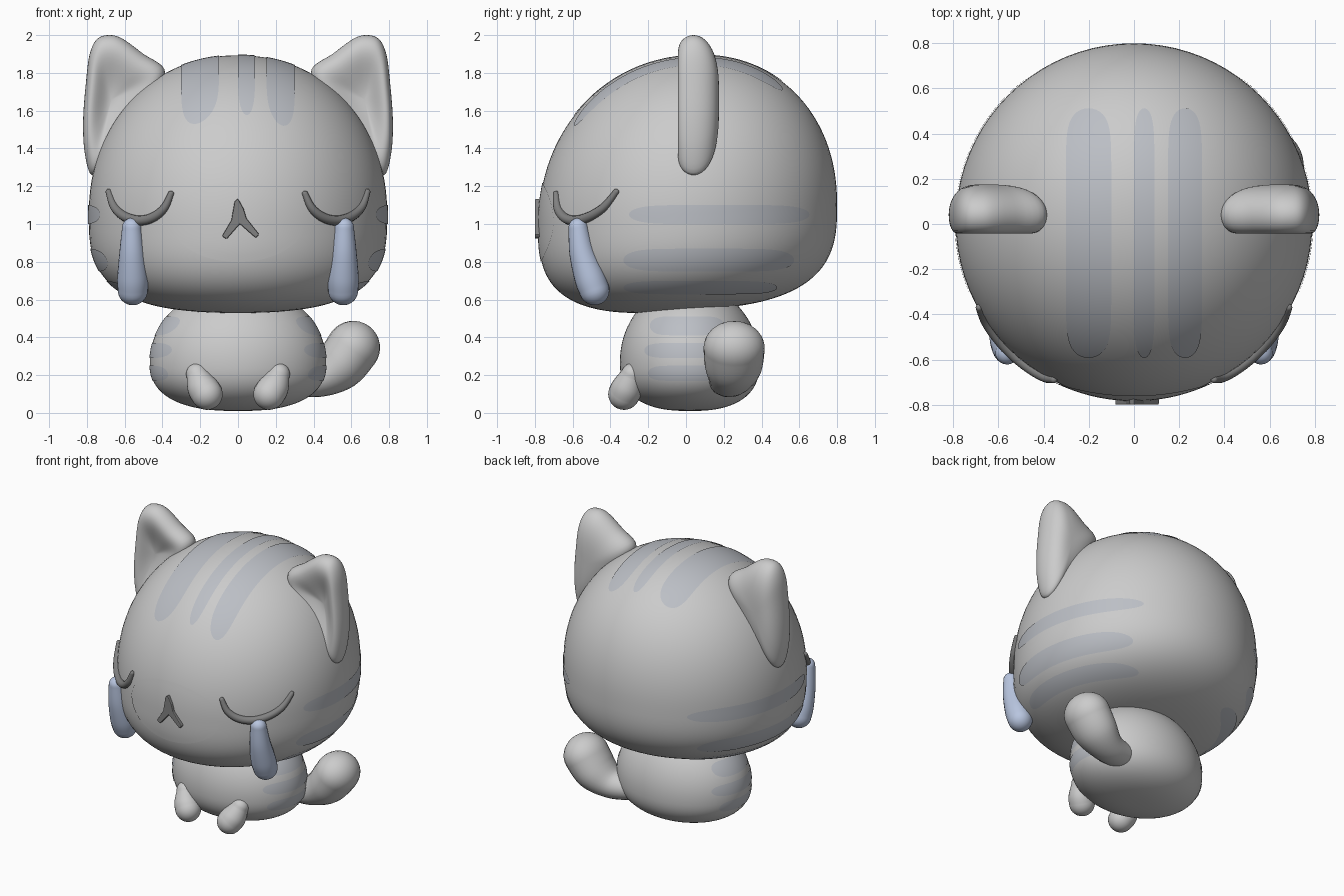
import bpy, bmesh, math
from mathutils import Vector

if "Cube" in bpy.data.objects:
    bpy.data.objects.remove(bpy.data.objects["Cube"])


def material(name, r, g, b):
    m = bpy.data.materials.new(name)
    m.diffuse_color = (r, g, b, 1)
    m.use_nodes = True
    m.node_tree.nodes["Principled BSDF"].inputs["Base Color"].default_value = m.diffuse_color
    return m


STRIPE = material("stripe_grey", 0.5, 0.52, 0.56)
DARK = material("dark_grey", 0.22, 0.22, 0.22)
BLUE = material("tear_blue", 0.48, 0.56, 0.74)


def build(name, rings, mat=None, closed=True, outward_from=None):
    """Skin a list of vertex rings into a smooth mesh."""
    bm = bmesh.new()
    vs = [[bm.verts.new(p) for p in ring] for ring in rings]
    n = len(rings[0])
    for a, b in zip(vs, vs[1:]):
        for i in range(n if closed else n - 1):
            j = (i + 1) % n
            bm.faces.new((a[i], a[j], b[j], b[i]))
    bmesh.ops.remove_doubles(bm, verts=bm.verts, dist=1e-5)
    bmesh.ops.recalc_face_normals(bm, faces=bm.faces)
    if outward_from is not None:
        bm.normal_update()
        total = sum(f.normal.dot(f.calc_center_median() - outward_from) for f in bm.faces)
        if total < 0:
            bmesh.ops.reverse_faces(bm, faces=bm.faces)
    for f in bm.faces:
        f.smooth = True
    me = bpy.data.meshes.new(name)
    bm.to_mesh(me)
    bm.free()
    ob = bpy.data.objects.new(name, me)
    bpy.context.collection.objects.link(ob)
    if mat:
        me.materials.append(mat)
    return ob


def spline(pts, steps, closed=False):
    """Catmull-Rom samples through points of any dimension."""
    pts = [Vector(p) for p in pts]
    n = len(pts)
    get = (lambda i: pts[i % n]) if closed else (lambda i: pts[max(0, min(n - 1, i))])
    out = []
    for i in range(n if closed else n - 1):
        a, b, c, d = (get(i + k) for k in (-1, 0, 1, 2))
        for s in range(steps):
            t = s / steps
            out.append(0.5 * (2 * b + (c - a) * t + (2 * a - 5 * b + 4 * c - d) * t * t
                              + (3 * b - a - 3 * c + d) * t ** 3))
    return out if closed else out + [pts[-1]]


def tube(name, pts, mat=None, wide=1.0, steps=6, seg=24):
    """Round-ended tube along (x, y, z, radius) points; wide scales it along y."""
    s = spline(pts, steps)
    pos, rad = [p.to_3d() for p in s], [p[3] for p in s]
    tan = [(pos[min(i + 1, len(s) - 1)] - pos[max(i - 1, 0)]).normalized() for i in range(len(s))]
    caps = [k * math.pi / 16 for k in range(8)]
    path = [(pos[0] - tan[0] * rad[0] * math.cos(a), tan[0], rad[0] * math.sin(a)) for a in caps]
    path += list(zip(pos, tan, rad))
    path += [(pos[-1] + tan[-1] * rad[-1] * math.cos(a), tan[-1], rad[-1] * math.sin(a))
             for a in reversed(caps)]
    rings = []
    for p, t, r in path:
        u = t.cross(Vector((0, 1, 0))).normalized()
        v = u.cross(t) * wide
        rings.append([p + r * (u * math.cos(w) + v * math.sin(w))
                      for w in (2 * math.pi * k / seg for k in range(seg))])
    return build(name, rings, mat)


class Blob:
    """Rounded form with different top and bottom curvature and a slight tilt."""

    def __init__(s, rx, ry, cy, zc, top, bottom, nt, nb, slope):
        s.rx, s.ry, s.cy, s.zc, s.slope = rx, ry, cy, zc, slope
        s.top, s.bottom, s.nt, s.nb = top, bottom, nt, nb
        s.centre = Vector((0, cy, zc))

    def mesh(s, name, rows=64, seg=80):
        rings = []
        for i in range(rows + 1):
            a = math.pi * (i / rows - 0.5)
            h, n = (s.top, s.nt) if a > 0 else (s.bottom, s.nb)
            k = max(0, math.cos(a)) ** (2 / n) if 0 < i < rows else 0
            z = s.zc + math.copysign(h * abs(math.sin(a)) ** (2 / n), a)
            ring = []
            for j in range(seg):
                w = 2 * math.pi * j / seg
                y = s.cy + s.ry * k * math.sin(w)
                ring.append((s.rx * k * math.cos(w), y, z + s.slope * y))
            rings.append(ring)
        return build(name, rings)

    def k(s, y, z):
        d = z - s.slope * y - s.zc
        h, n = (s.top, s.nt) if d > 0 else (s.bottom, s.nb)
        return max(0, 1 - abs(d / h) ** n) ** (1 / n)

    def side(s, y, z):
        return Vector((s.rx * math.sqrt(max(0, s.k(y, z) ** 2 - ((y - s.cy) / s.ry) ** 2)), y, z))

    def front(s, x, z):
        y = -s.ry
        for _ in range(5):
            y = s.cy - s.ry * math.sqrt(max(0, s.k(y, z) ** 2 - (x / s.rx) ** 2))
        return Vector((x, y, z))

    def above(s, y, x):
        r = math.hypot(x / s.rx, (y - s.cy) / s.ry)
        return Vector((x, y, s.zc + s.top * max(0, 1 - r ** s.nt) ** (1 / s.nt) + s.slope * y))

    def patch(s, name, project, a0, a1, b0, b1, mat=STRIPE, p=6, sign=1):
        """Round-ended marking lying just over the surface."""
        rows = []
        for i in range(41):
            u = -math.cos(math.pi * i / 40)
            w = max(0, 1 - abs(u) ** p) ** 0.5 * (b1 - b0) / 2
            row = []
            for j in range(13):
                q = project((a0 + a1) / 2 + u * (a1 - a0) / 2, (b0 + b1) / 2 + w * (j / 6 - 1))
                q = s.centre + (q - s.centre) * 1.005
                row.append((q.x * sign, q.y, q.z))
            rows.append(row)
        return build(name, rows, mat, closed=False, outward_from=s.centre)


# Head and body
head = Blob(0.79, 0.79, 0.01, 1.05, 0.84, 0.51, 2.1, 3.0, 0.07)
body = Blob(0.467, 0.37, 0.02, 0.27, 0.41, 0.26, 2.0, 2.5, 0.0)
head.mesh("head")
body.mesh("body", 40, 64)

# Forehead stripes and muzzle
for x0, x1 in ((-0.30, -0.10), (0.0, 0.09), (0.15, 0.30)):
    head.patch("forehead_stripe", head.above, -0.59, 0.51, x0, x1, p=10)
head.patch("muzzle", head.front, -0.35, 0.35, 0.80, 1.22, mat=None, p=2)

# Nose: flat split wedge
outline = [(-0.018, 1.12), (0, 1.135), (0.03, 1.08), (0.045, 1.03), (0.112, 0.945), (0.095, 0.925),
           (0.01, 1.0), (-0.06, 0.92), (-0.085, 0.935), (-0.035, 1.02)]
bm = bmesh.new()
face = bm.faces.new([bm.verts.new((x, -0.80, z)) for x, z in outline])
ext = bmesh.ops.extrude_face_region(bm, geom=[face])
for v in ext["geom"]:
    if isinstance(v, bmesh.types.BMVert):
        v.co.y = -0.74
bmesh.ops.recalc_face_normals(bm, faces=bm.faces)
me = bpy.data.meshes.new("nose")
bm.to_mesh(me)
bm.free()
me.materials.append(DARK)
nose = bpy.data.objects.new("nose", me)
bpy.context.collection.objects.link(nose)
bev = nose.modifiers.new("soft", "BEVEL")
bev.width, bev.segments = 0.006, 2

# Mirrored parts
ear_outline = spline([(0.68, 2.0), (0.61, 1.98), (0.50, 1.90), (0.39, 1.82), (0.42, 1.7), (0.55, 1.5),
                      (0.70, 1.32), (0.775, 1.26), (0.812, 1.38), (0.82, 1.55), (0.805, 1.75),
                      (0.785, 1.9), (0.745, 1.98)], 5, closed=True)
ear_mid = Vector((0.67, 1.66))
for s, side in ((1, "right"), (-1, "left")):
    # Ear: inflated rounded triangle with a hollow front
    rings = []
    for i in range(-16, 17):
        r = math.sin(math.pi / 2 * (1 - abs(i) / 16))
        r = math.cos(math.pi / 2 * abs(i) / 16)
        y = 0.04 + math.copysign(0.135, i) * math.sqrt(max(0, 1 - r ** 3))
        if i < 0:
            y += 0.11 * (1 - r * r) ** 2
        rings.append([(s * q.x, y, q.y) for q in (ear_mid + (o - ear_mid) * r for o in ear_outline)])
    build(side + "_ear", rings)

    # Closed eyelid arc
    arc = []
    for x, z, r in ((0.355, 1.16, 0.016), (0.39, 1.085, 0.022), (0.45, 1.035, 0.025), (0.525, 1.018, 0.026),
                    (0.60, 1.04, 0.025), (0.655, 1.09, 0.022), (0.685, 1.17, 0.016)):
        q = head.front(x, z)
        arc.append((s * x, q.y - 0.006, z, r))
    tube(side + "_eyelid", arc, DARK, seg=14)

    # Tear
    tube(side + "_tear", [(s * 0.562, -0.57, 0.98, 0.052), (s * 0.56, -0.55, 0.85, 0.068),
                          (s * 0.557, -0.51, 0.72, 0.082), (s * 0.557, -0.485, 0.65, 0.08)], BLUE)

    # Foot
    tube(side + "_foot", [(s * 0.165, -0.328, 0.10, 0.084), (s * 0.19, -0.31, 0.14, 0.081),
                          (s * 0.217, -0.285, 0.205, 0.058)])

    # Cheek and flank stripes
    for y0, y1, z0, z1 in ((-0.3, 0.65, 1.0, 1.1), (-0.33, 0.57, 0.75, 0.87), (-0.33, 0.48, 0.63, 0.70)):
        head.patch(side + "_cheek_stripe", head.side, y0, y1, z0, z1, sign=s)
    for y0, y1, z0, z1 in ((-0.19, 0.2, 0.41, 0.51), (-0.22, 0.24, 0.29, 0.37), (-0.2, 0.2, 0.17, 0.25)):
        body.patch(side + "_flank_stripe", body.side, y0, y1, z0, z1, sign=s)

# Tail curling out to one side
tube("tail", [(0.25, 0.2, 0.18, 0.08), (0.41, 0.23, 0.18, 0.098), (0.53, 0.25, 0.245, 0.133),
              (0.61, 0.255, 0.345, 0.142)], wide=1.14)
